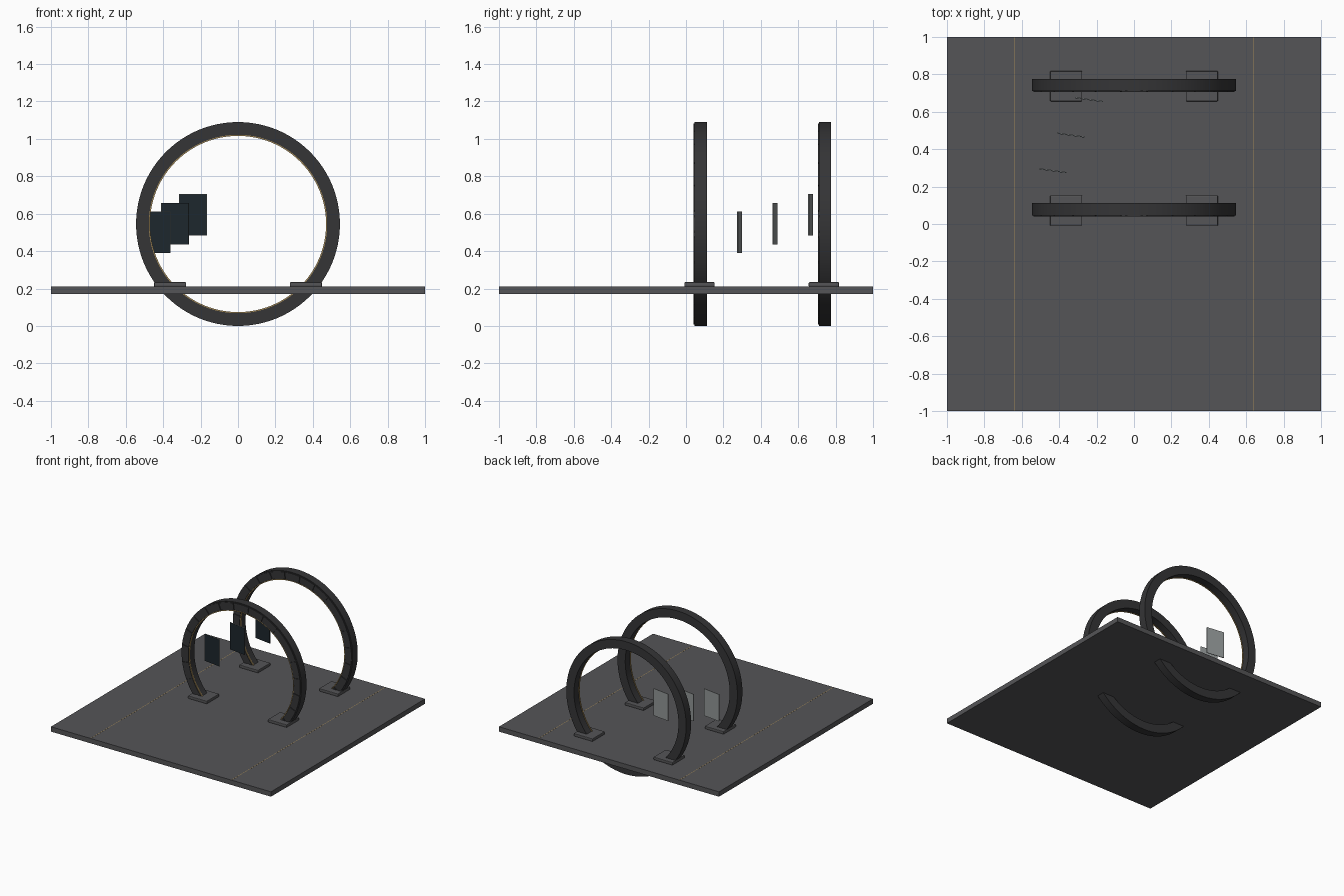
import bpy, bmesh
from math import sin, cos, pi, radians

if "Cube" in bpy.data.objects:
    bpy.data.objects.remove(bpy.data.objects["Cube"])


def material(name, rgb):
    m = bpy.data.materials.new(name)
    m.diffuse_color = (*rgb, 1)
    m.use_nodes = True
    m.node_tree.nodes["Principled BSDF"].inputs["Base Color"].default_value = m.diffuse_color
    return m


FLOOR = material("floor_grey", (0.09, 0.09, 0.095))
DARK = material("ring_dark", (0.035, 0.035, 0.037))
GOLD = material("trim_gold", (0.40, 0.27, 0.10))
GLASS = material("screen_dark", (0.012, 0.02, 0.026))
FRAME = material("frame_grey", (0.30, 0.32, 0.32))


def box(name, loc, size, mat, bevel=0.0, rot=0.0):
    bpy.ops.mesh.primitive_cube_add(size=1, location=loc, rotation=(0, 0, rot))
    o = bpy.context.object
    o.name = name
    o.scale = size
    bpy.ops.object.transform_apply(location=False, rotation=False, scale=True)
    o.data.materials.append(mat)
    if bevel:
        b = o.modifiers.new("bevel", 'BEVEL')
        b.width, b.segments = bevel, 2
    return o


def arc_strip(bm, profile, a0, a1, steps, closed=False):
    """Sweep a closed (radius, y) profile around the y axis."""
    n = steps if closed else steps + 1
    rows = []
    for i in range(n):
        a = a0 + (a1 - a0) * i / steps
        rows.append([bm.verts.new((r * cos(a), y, r * sin(a))) for r, y in profile])
    k = len(profile)
    for i in range(steps):
        p, q = rows[i], rows[(i + 1) % n]
        for j in range(k):
            bm.faces.new((p[j], p[(j + 1) % k], q[(j + 1) % k], q[j]))
    if not closed:
        bm.faces.new(rows[0])
        bm.faces.new(rows[-1])


def finish(name, bm, loc, mat):
    bmesh.ops.recalc_face_normals(bm, faces=bm.faces)
    me = bpy.data.meshes.new(name)
    bm.to_mesh(me)
    bm.free()
    o = bpy.data.objects.new(name, me)
    o.location = loc
    bpy.context.collection.objects.link(o)
    me.materials.append(mat)
    bpy.ops.object.select_all(action='DESELECT')
    bpy.context.view_layer.objects.active = o
    o.select_set(True)
    bpy.ops.object.shade_smooth_by_angle(angle=radians(30))
    return o


def rect(r0, r1, y0, y1):
    return [(r0, y0), (r1, y0), (r1, y1), (r0, y1)]


# Floor slab with two thin inlaid guide lines
box("floor", (0, 0, 0.19), (2, 2, 0.04), FLOOR)
for side, x in (("left", -0.64), ("right", 0.64)):
    box(side + "_floor_line", (x, 0, 0.2095), (0.004, 2, 0.002), GOLD)

# Two upright rings, each with front plates, inner trim and two feet
ZC, R, SEGMENTS = 0.545, 0.545, 24
for label, y in (("front", 0.078), ("back", 0.743)):
    bm = bmesh.new()
    arc_strip(bm, rect(0.475, R, -0.032, 0.033), 0, 2 * pi, 96, True)
    finish(label + "_ring", bm, (0, y, ZC), DARK)

    bm = bmesh.new()
    gap = 0.006
    for i in range(SEGMENTS):
        a = (i + 0.5) * 2 * pi / SEGMENTS
        arc_strip(bm, rect(0.479, 0.537, -0.038, -0.030),
                  a + gap, a + 2 * pi / SEGMENTS - gap, 4)
    finish(label + "_ring_plates", bm, (0, y, ZC), DARK)

    bm = bmesh.new()
    arc_strip(bm, rect(0.471, 0.477, -0.036, -0.028), 0, 2 * pi, 96, True)
    finish(label + "_ring_trim", bm, (0, y, ZC), GOLD)

    for side, x in (("left", -0.363), ("right", 0.363)):
        box(f"{label}_{side}_foot", (x, y - 0.006, 0.222),
            (0.172, 0.162, 0.024), FLOOR, 0.005)

# Three floating screens stepping up towards the back
for i in range(3):
    x, y, z = -0.434 + 0.097 * i, 0.286 + 0.19 * i, 0.50 + 0.0475 * i
    tilt = radians(-8)
    box(f"screen_frame_{i + 1}", (x, y, z), (0.149, 0.005, 0.222), FRAME, rot=tilt)
    d = 0.003
    box(f"screen_face_{i + 1}", (x + d * sin(tilt), y - d * cos(tilt), z),
        (0.145, 0.002, 0.218), GLASS, rot=tilt)
